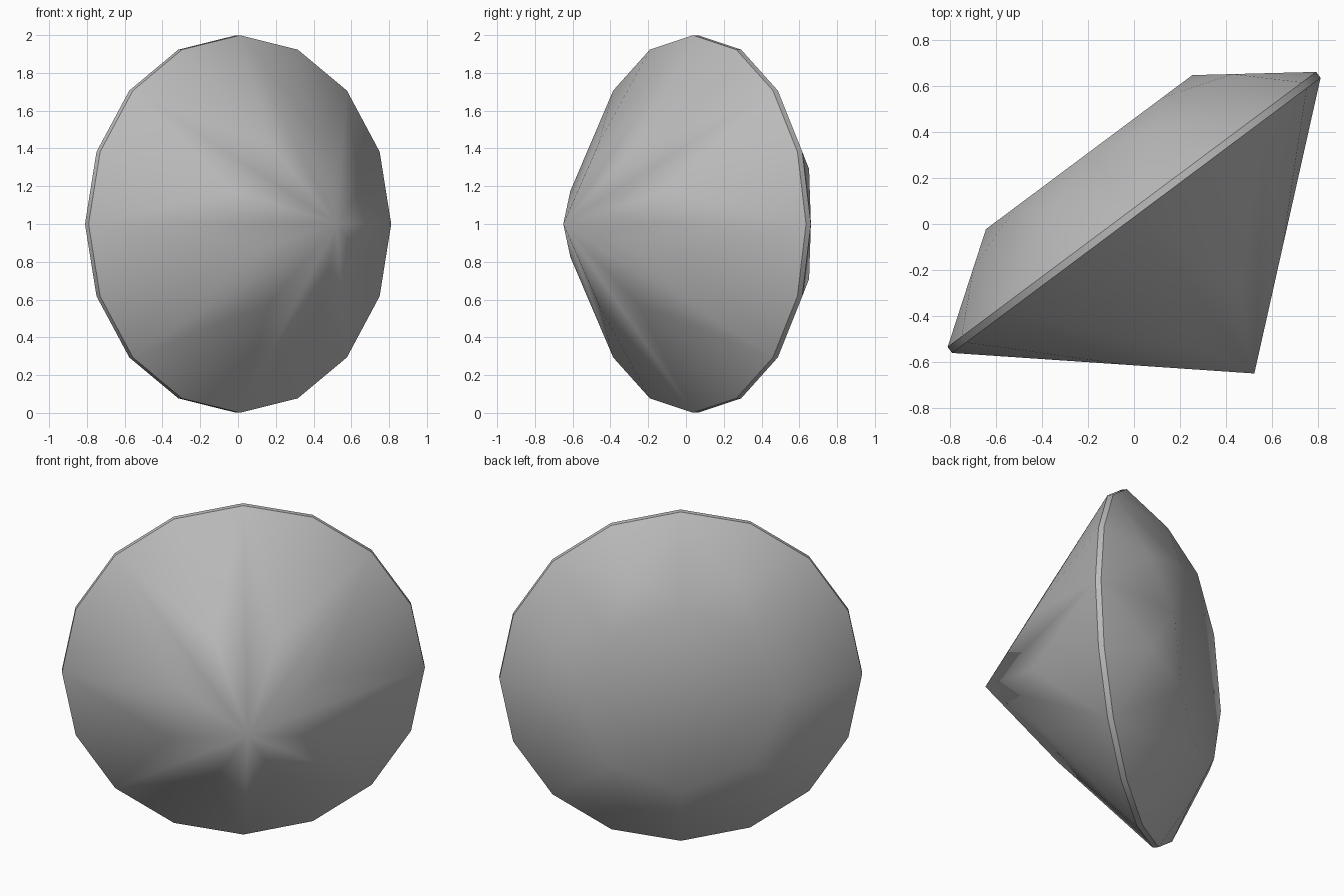
import bpy, bmesh
from math import cos, sin, pi, radians
from mathutils import Matrix, Vector

cube = bpy.data.objects.get("Cube")
if cube:
    bpy.data.objects.remove(cube, do_unlink=True)

GREY = (0.5, 0.5, 0.5, 1)
mat = bpy.data.materials.new("stone_grey")
mat.use_nodes = True
mat.diffuse_color = GREY
mat.node_tree.nodes["Principled BSDF"].inputs["Base Color"].default_value = GREY

MAINS = 8
STEP = 2 * pi / MAINS
GIRDLE, TABLE, DEPTH = 0.032, 0.311, 0.858

bm = bmesh.new()


def ring(radius, height, count, turn=0.0):
    angles = [turn + 2 * pi * i / count for i in range(count)]
    return [bm.verts.new((radius * cos(a), radius * sin(a), height)) for a in angles]


def facet_height(radius, inner, height):
    # keeps each kite-shaped main facet flat
    return height * (1 - radius * cos(STEP / 2)) / (1 - inner)


# Rings from the point up to the table
culet = bm.verts.new((0, 0, -DEPTH))
lower_tips = ring(0.46, -facet_height(0.46, 0, DEPTH), MAINS, STEP / 2)
low = ring(1, 0, 2 * MAINS)
high = ring(1, GIRDLE, 2 * MAINS)
upper_tips = ring(0.76, GIRDLE + facet_height(0.76, 0.56, TABLE), MAINS, STEP / 2)
table = ring(0.56, GIRDLE + TABLE, MAINS)

# Facets repeated around the axis
for i in range(MAINS):
    j, a, b, c = (i + 1) % MAINS, 2 * i, 2 * i + 1, (2 * i + 2) % (2 * MAINS)
    for tips, edge, inner in ((lower_tips, low, culet), (upper_tips, high, table[i])):
        bm.faces.new((inner, tips[i - 1], edge[a], tips[i]))
        bm.faces.new((tips[i], edge[a], edge[b]))
        bm.faces.new((tips[i], edge[b], edge[c]))
    bm.faces.new((table[i], upper_tips[i], table[j]))
    bm.faces.new((low[a], low[b], high[b], high[a]))
    bm.faces.new((low[b], low[c], high[c], high[b]))
bm.faces.new(table)
bmesh.ops.recalc_face_normals(bm, faces=bm.faces)

# Tip the stone on its side, table towards the back
across, axis = Vector((0.801, 0.598, 0)), Vector((-0.598, 0.801, 0))
frame = Matrix((across, axis.cross(across), axis)).transposed().to_4x4()
bm.transform(Matrix.Translation((0.01, 0.0375, 1)) @ frame)

mesh = bpy.data.meshes.new("cut_gemstone")
bm.to_mesh(mesh)
bm.free()
mesh.materials.append(mat)
gem = bpy.data.objects.new("cut_gemstone", mesh)
bpy.context.collection.objects.link(gem)
bpy.context.view_layer.objects.active = gem
gem.select_set(True)
bpy.ops.object.shade_smooth_by_angle(angle=radians(30))
